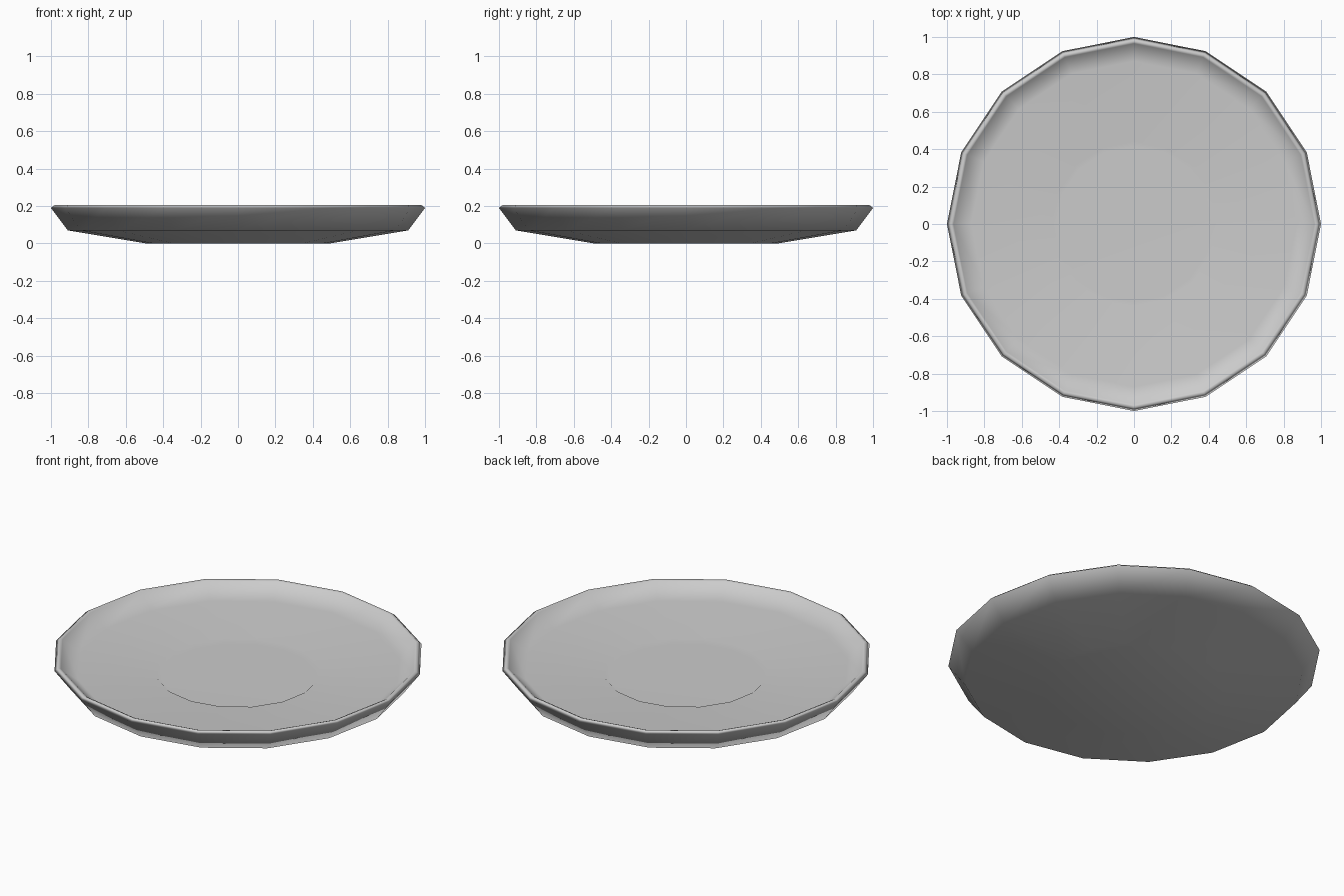
import bpy, bmesh, math

if "Cube" in bpy.data.objects:
    bpy.data.objects.remove(bpy.data.objects["Cube"])

SIDES = 16


def lathe(name, profile, sides):
    """Revolve an (r, z) profile around z; points at r = 0 become poles."""
    bm = bmesh.new()
    rings = []
    for r, z in profile:
        if r == 0:
            rings.append([bm.verts.new((0, 0, z))] * sides)
        else:
            rings.append([bm.verts.new((r * math.cos(2 * math.pi * i / sides),
                                        r * math.sin(2 * math.pi * i / sides), z))
                          for i in range(sides)])
    for a, b in zip(rings, rings[1:]):
        for i in range(sides):
            j = (i + 1) % sides
            corners = list(dict.fromkeys((a[i], a[j], b[j], b[i])))
            bm.faces.new(corners)
    bmesh.ops.recalc_face_normals(bm, faces=bm.faces)
    mesh = bpy.data.meshes.new(name)
    bm.to_mesh(mesh)
    bm.free()
    mesh.shade_smooth()
    obj = bpy.data.objects.new(name, mesh)
    bpy.context.collection.objects.link(obj)
    return obj


# Plate: underside, flared side, thin rim, dished top, sunken centre
plate = lathe("plate", [
    (0, 0), (0.49, 0), (0.91, 0.07), (1.0, 0.19),
    (0.98, 0.206), (0.965, 0.2),
    (0.87, 0.125), (0.44, 0.1), (0.415, 0.08), (0, 0.08),
], SIDES)

# Large faces dominate the smooth shading
weighted = plate.modifiers.new("weighted_normals", 'WEIGHTED_NORMAL')
weighted.weight = 80
